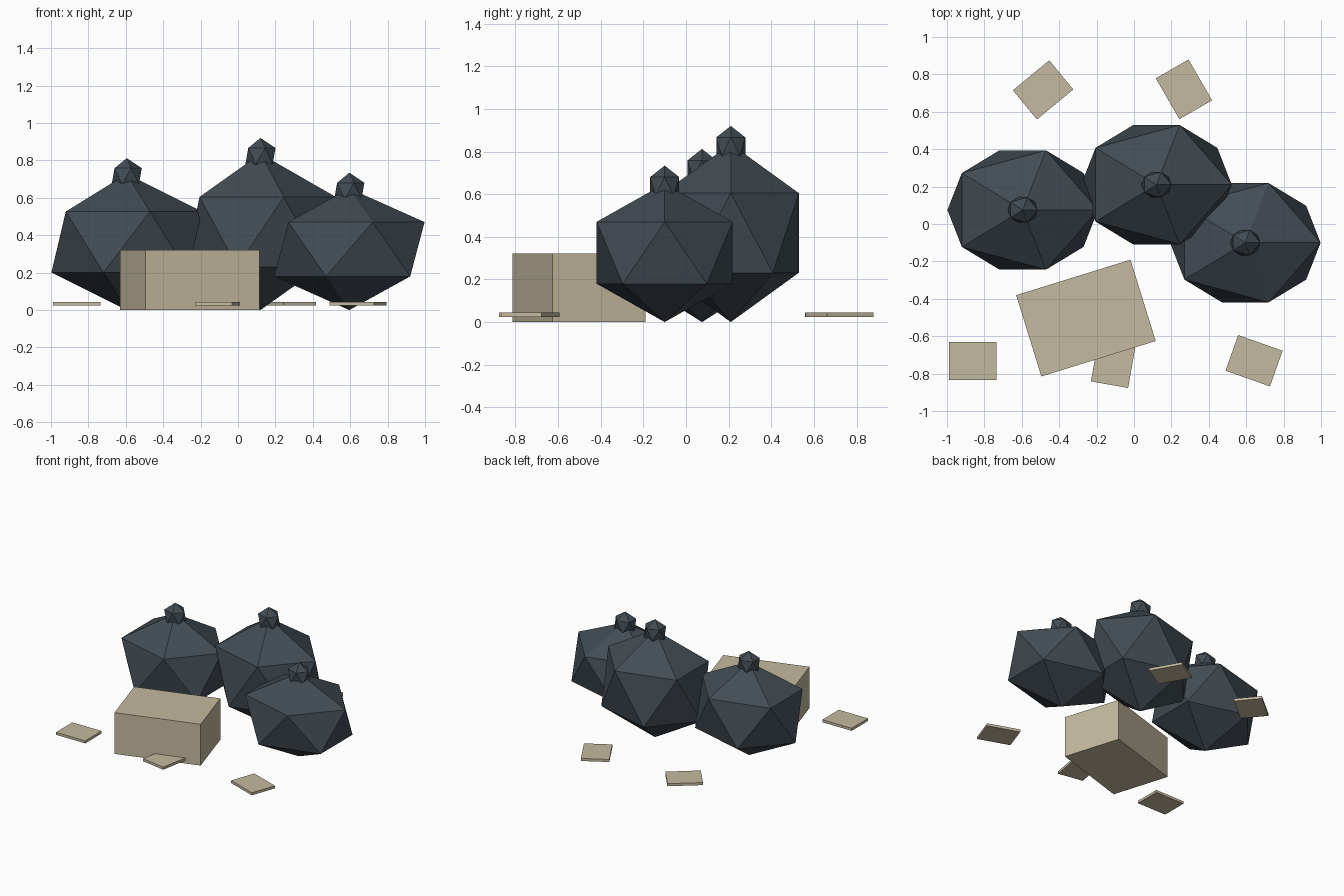
import bpy
from math import radians

if "Cube" in bpy.data.objects:
    bpy.data.objects.remove(bpy.data.objects["Cube"])


def material(name, rgb):
    m = bpy.data.materials.new(name)
    m.diffuse_color = (*rgb, 1)
    m.use_nodes = True
    m.node_tree.nodes["Principled BSDF"].inputs["Base Color"].default_value = m.diffuse_color
    return m


BAG = material("dark_plastic", (0.055, 0.072, 0.088))
CARD = material("cardboard", (0.56, 0.49, 0.35))


def ico(name, loc, scale):
    bpy.ops.mesh.primitive_ico_sphere_add(subdivisions=1, radius=1, location=loc)
    o = bpy.context.object
    o.name = name
    o.scale = scale
    o.data.materials.append(BAG)


def box(name, loc, size, angle):
    bpy.ops.mesh.primitive_cube_add(size=1, location=loc, rotation=(0, 0, radians(angle)))
    o = bpy.context.object
    o.name = name
    o.scale = size
    o.data.materials.append(CARD)


# Rubbish bags, each with a tied knot on top
for side, x, y, h in (("left", -0.595, 0.075, 0.364),
                      ("middle", 0.12, 0.21, 0.418),
                      ("right", 0.595, -0.10, 0.325)):
    ico(side + "_bag", (x, y, h), (0.45, 0.375, h))
    ico(side + "_bag_knot", (x, y, 2 * h - 0.013), (0.09, 0.08, 0.097))

# Cardboard box
box("cardboard_box", (-0.257, -0.503, 0.161), (0.64, 0.455, 0.322), 17.2)

# Scattered paper scraps
for i, (x, y, angle) in enumerate(((-0.862, -0.732, 0), (-0.109, -0.735, 80),
                                   (0.642, -0.731, -19.5), (-0.486, 0.717, 39.5),
                                   (0.267, 0.72, -60))):
    box(f"paper_scrap_{i + 1}", (x, y, 0.034), (0.252, 0.202, 0.02), angle)
